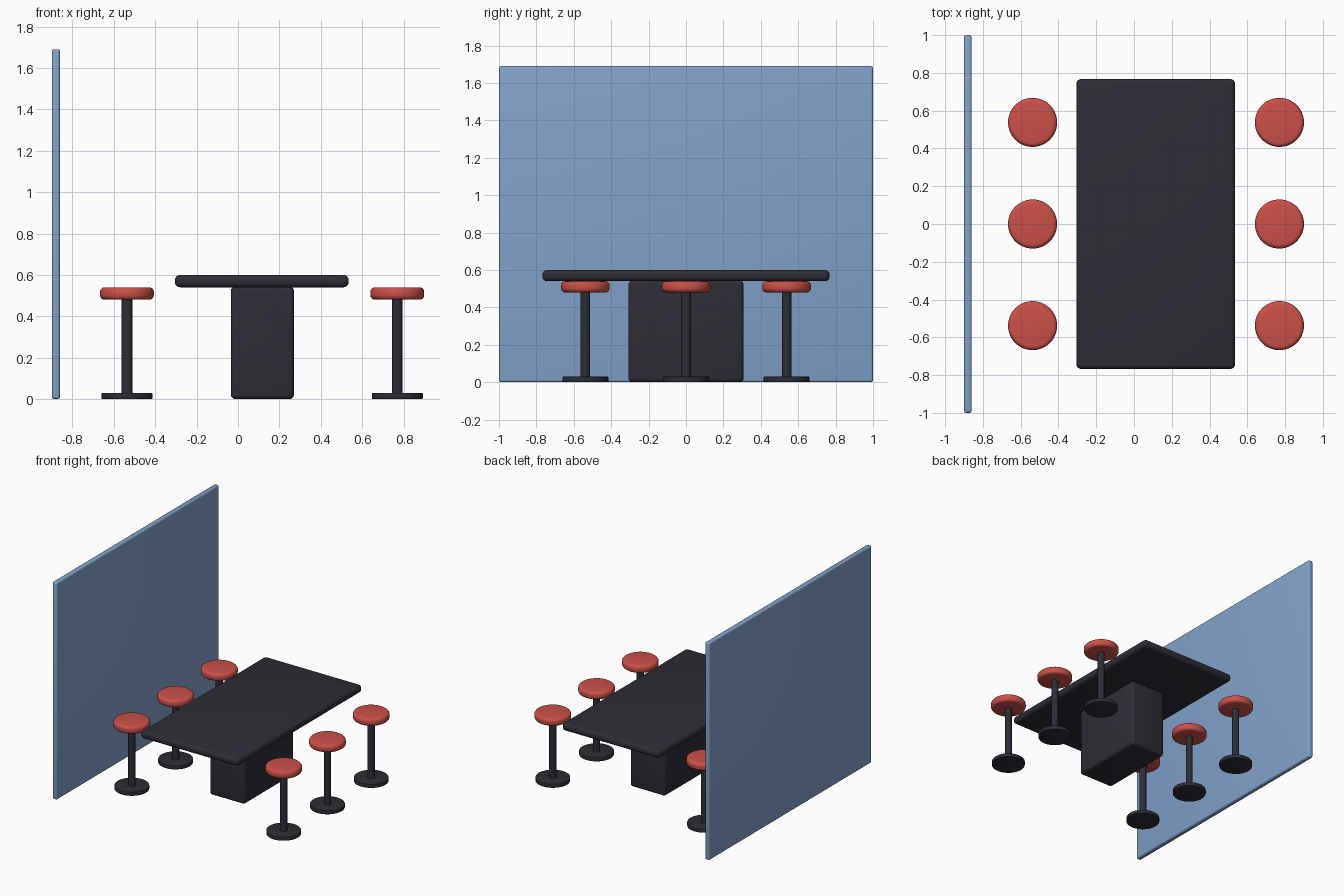
import bpy
import math

cube = bpy.data.objects.get("Cube")
if cube:
    bpy.data.objects.remove(cube, do_unlink=True)


def make_material(name, rgb):
    mat = bpy.data.materials.new(name)
    mat.use_nodes = True
    color = (*rgb, 1.0)
    mat.diffuse_color = color
    mat.node_tree.nodes["Principled BSDF"].inputs["Base Color"].default_value = color
    return mat


charcoal = make_material("charcoal", (0.026, 0.026, 0.037))
red = make_material("red_vinyl", (0.60, 0.08, 0.065))
blue = make_material("blue_panel", (0.223, 0.361, 0.59))


def finish(name, mat, bevel, segments):
    """Name, colour, round and smooth the active object."""
    obj = bpy.context.object
    obj.name = name
    obj.data.materials.append(mat)
    if bevel:
        mod = obj.modifiers.new("rounded_edges", "BEVEL")
        mod.width = bevel
        mod.segments = segments
        mod.limit_method = "ANGLE"
        bpy.ops.object.modifier_apply(modifier=mod.name)
    bpy.ops.object.shade_smooth_by_angle(angle=math.radians(35))
    return obj


def box(name, mat, center, size, bevel):
    bpy.ops.mesh.primitive_cube_add(size=1, location=center)
    bpy.context.object.scale = size
    bpy.ops.object.transform_apply(location=False, rotation=False, scale=True)
    return finish(name, mat, bevel, 4)


def disc(name, mat, x, y, bottom, top, radius, bevel=0, segments=4):
    bpy.ops.mesh.primitive_cylinder_add(
        vertices=48, radius=radius, depth=top - bottom,
        location=(x, y, (bottom + top) / 2))
    return finish(name, mat, bevel, segments)


# Partition wall
box("partition_wall", blue, (-0.88, 0, 0.845), (0.04, 2.0, 1.69), 0.012)

# Table
box("table_top", charcoal, (0.115, 0, 0.57), (0.84, 1.535, 0.06), 0.025)
box("table_pedestal", charcoal, (0.118, 0, 0.272), (0.305, 0.615, 0.544), 0.022)

# Two rows of three stools
for side, x in (("right", -0.537), ("left", 0.77)):
    for place, y in (("front", -0.538), ("middle", 0), ("back", 0.538)):
        label = f"{side}_{place}_stool"
        disc(f"{label}_base", charcoal, x, y, 0, 0.03, 0.123, 0.004, 2)
        disc(f"{label}_post", charcoal, x, y, 0.02, 0.49, 0.026)
        disc(f"{label}_seat", red, x, y, 0.48, 0.54, 0.13, 0.022)
